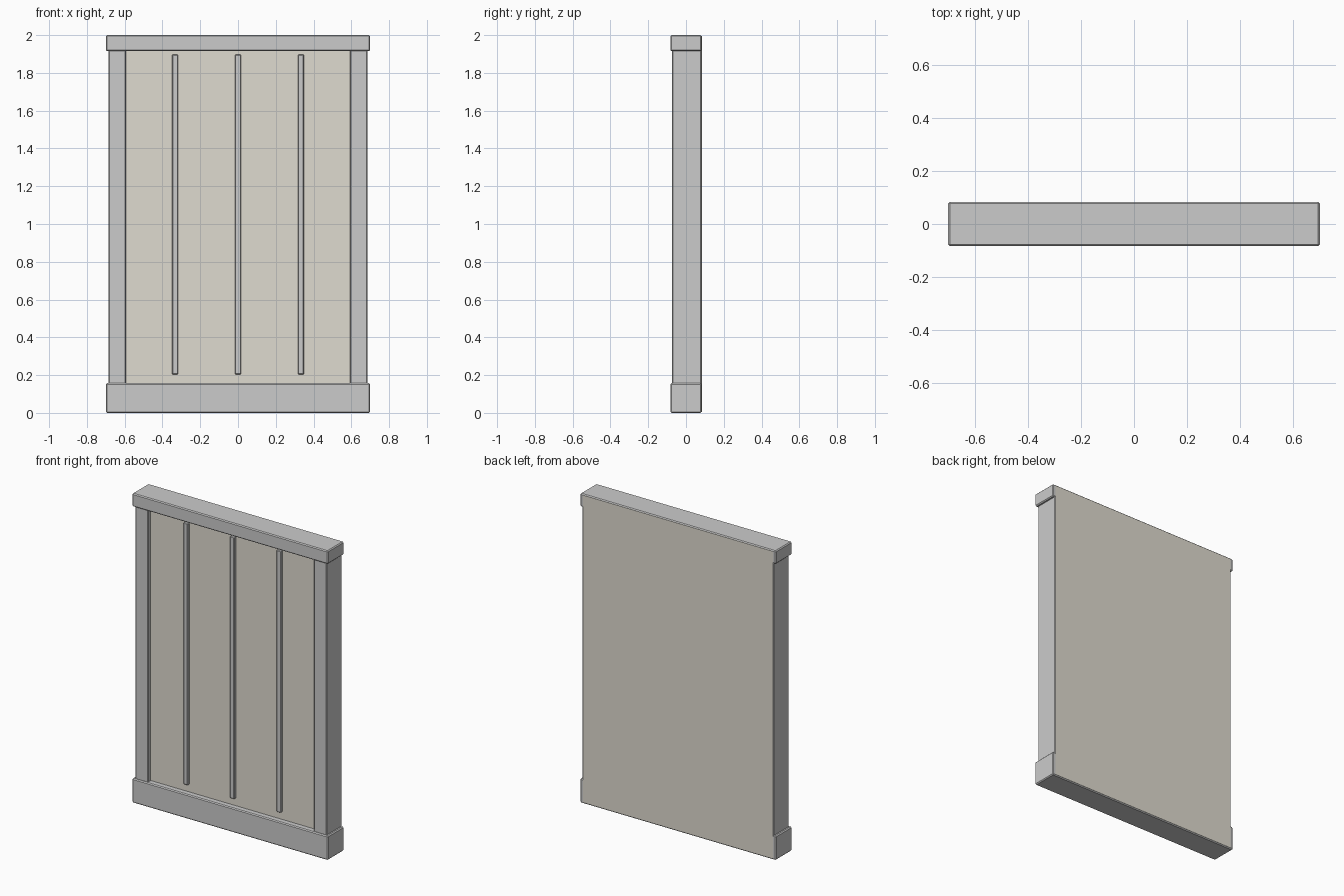
import bpy

if "Cube" in bpy.data.objects:
    bpy.data.objects.remove(bpy.data.objects["Cube"])


def box(name, x, y, z, bevel=0.0, mat=None):
    """Box from (min, max) ranges on each axis, with optional edge chamfer."""
    bpy.ops.mesh.primitive_cube_add(size=1, location=[(r[0] + r[1]) / 2 for r in (x, y, z)])
    ob = bpy.context.object
    ob.name = name
    ob.scale = [r[1] - r[0] for r in (x, y, z)]
    bpy.ops.object.transform_apply(location=False, rotation=False, scale=True)
    if bevel:
        mod = ob.modifiers.new("edge_chamfer", 'BEVEL')
        mod.width = bevel
        mod.segments = 1
    if mat:
        ob.data.materials.append(mat)
    return ob


panel_mat = bpy.data.materials.new("panel_beige")
panel_mat.diffuse_color = (0.74, 0.71, 0.63, 1)
panel_mat.use_nodes = True
panel_mat.node_tree.nodes["Principled BSDF"].inputs["Base Color"].default_value = panel_mat.diffuse_color

BACK = 0.083

# Main panel, its back flush with the frame
box("wall_panel", (-0.68, 0.68), (-0.045, BACK + 0.0005), (0.006, 1.994), mat=panel_mat)

# Base and top rails
box("base_rail", (-0.70, 0.70), (-0.083, BACK), (0.0, 0.157), 0.006)
box("top_rail", (-0.70, 0.70), (-0.083, BACK), (1.915, 2.0), 0.006)

# Side posts
for side, label in ((-1, "left"), (1, "right")):
    xs = sorted((side * 0.593, side * 0.685))
    box(label + "_post", xs, (-0.073, BACK), (0.15, 1.92), 0.005)

# Thin vertical battens on the front
for i in (-1, 0, 1):
    cx = i * 0.333
    box("batten", (cx - 0.016, cx + 0.016), (-0.061, -0.035), (0.204, 1.897), 0.004)
